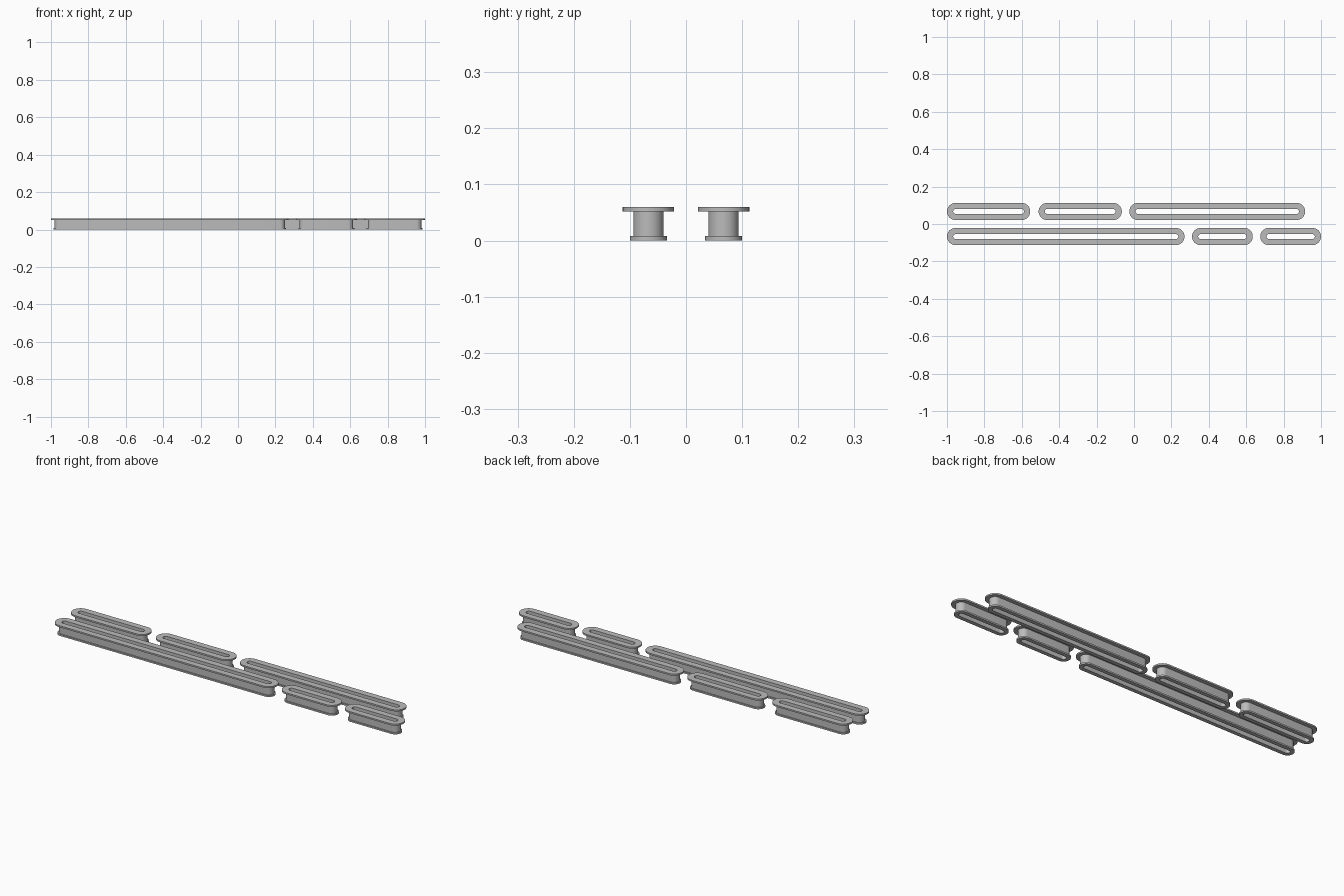
import bpy, bmesh, math

cube = bpy.data.objects.get("Cube")
if cube:
    bpy.data.objects.remove(cube, do_unlink=True)

grey = bpy.data.materials.new("plain grey")
grey.use_nodes = True
grey.diffuse_color = (0.5, 0.5, 0.5, 1)
grey.node_tree.nodes["Principled BSDF"].inputs["Base Color"].default_value = (0.5, 0.5, 0.5, 1)

FLANGE, BODY, FOOT, SLOT = 0.046, 0.027, 0.033, 0.013
HEIGHT, RIM = 0.06, 0.008
ARC = 16

# Closed section of the spool wall: (distance from the centre line, height)
SECTION = [(SLOT, HEIGHT), (FLANGE, HEIGHT), (FLANGE, HEIGHT - RIM), (BODY, HEIGHT - RIM),
           (BODY, RIM), (FOOT, RIM), (FOOT, 0), (SLOT, 0)]


def stadium(bm, x0, x1, y, r, z):
    """Ring of vertices around a straight run with round ends."""
    ring = []
    for cx, start in ((x1, -math.pi / 2), (x0, math.pi / 2)):
        for i in range(ARC + 1):
            a = start + math.pi * i / ARC
            ring.append(bm.verts.new((cx + r * math.cos(a), y + r * math.sin(a), z)))
    return ring


def spool(name, left, right, y):
    bm = bmesh.new()
    rings = [stadium(bm, left + FLANGE, right - FLANGE, y, r, z) for r, z in SECTION]
    for a, b in zip(rings, rings[1:] + rings[:1]):
        for i in range(len(a)):
            j = (i + 1) % len(a)
            bm.faces.new((a[i], a[j], b[j], b[i]))
    bmesh.ops.recalc_face_normals(bm, faces=bm.faces)
    mesh = bpy.data.meshes.new(name)
    bm.to_mesh(mesh)
    bm.free()
    mesh.materials.append(grey)
    obj = bpy.data.objects.new(name, mesh)
    bpy.context.collection.objects.link(obj)
    bpy.ops.object.select_all(action="DESELECT")
    obj.select_set(True)
    bpy.context.view_layer.objects.active = obj
    bpy.ops.object.shade_smooth_by_angle(angle=math.radians(30))


# Two rows of slotted spools
ROWS = {
    "back": (0.067, [(-1, -0.555), (-0.51, -0.065), (-0.025, 0.915)]),
    "front": (-0.067, [(-1, 0.27), (0.31, 0.635), (0.675, 1)]),
}
for row, (y, spans) in ROWS.items():
    for n, (left, right) in enumerate(spans, 1):
        spool(f"{row}_spool_{n}", left, right, y)
